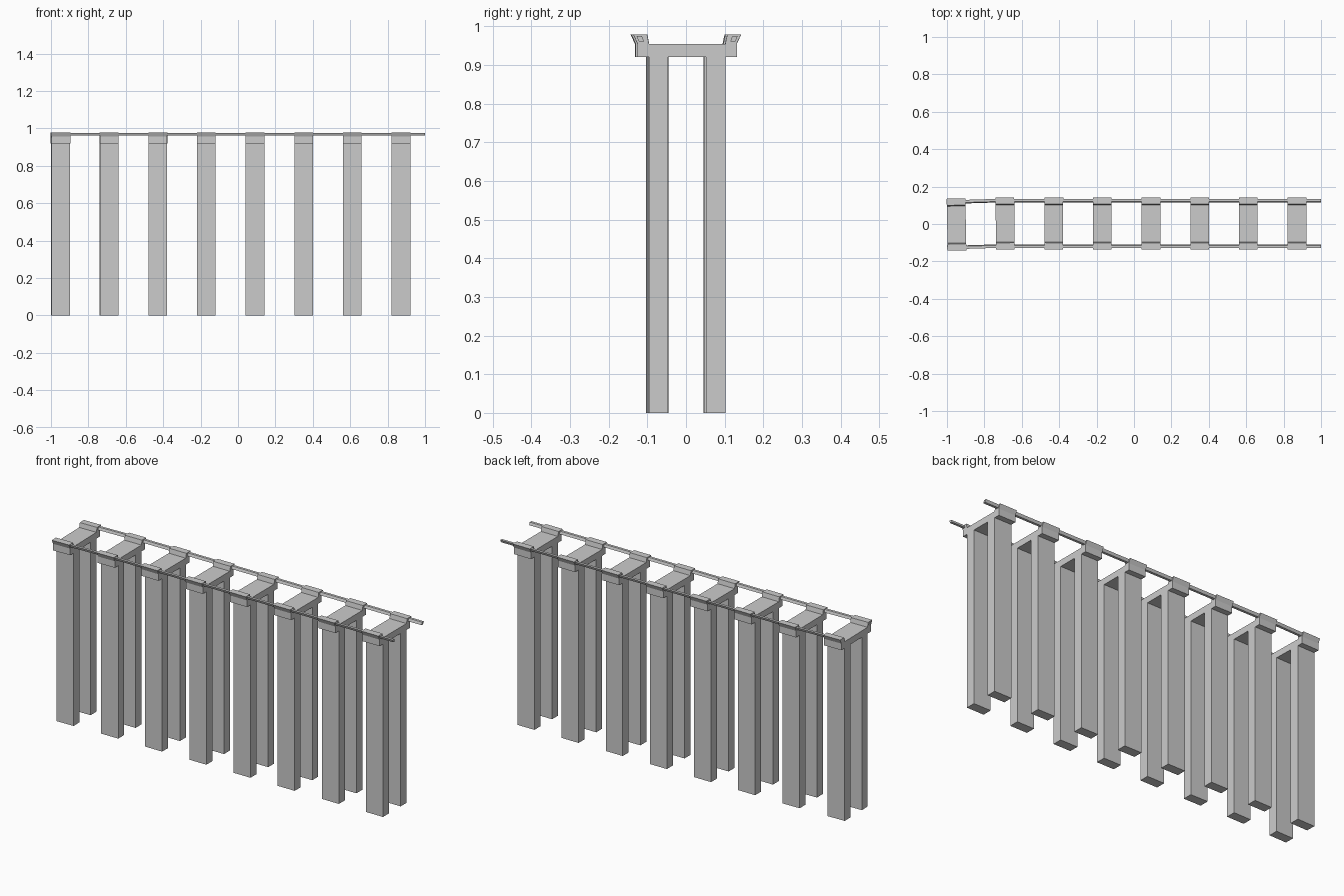
import bpy, bmesh

if "Cube" in bpy.data.objects:
    bpy.data.objects.remove(bpy.data.objects["Cube"])

def sweep(name, profile, path):
    """Sweep a closed (y, z) profile along x through (x, y offset) stations."""
    bm = bmesh.new()
    rings = [[bm.verts.new((x, y + dy, z)) for y, z in profile] for x, dy in path]
    n = len(profile)
    for a, b in zip(rings, rings[1:]):
        for i in range(n):
            j = (i + 1) % n
            bm.faces.new((a[i], a[j], b[j], b[i]))
    bm.faces.new(rings[0])
    bm.faces.new(rings[-1])
    bmesh.ops.recalc_face_normals(bm, faces=bm.faces)
    mesh = bpy.data.meshes.new(name)
    bm.to_mesh(mesh)
    bm.free()
    obj = bpy.data.objects.new(name, mesh)
    bpy.context.collection.objects.link(obj)
    return obj

def mirrored(profile, side):
    return [(side * y, z) for y, z in profile]

# Half profiles on the +y side
LEG = [(0.049, 0), (0.099, 0), (0.099, 0.922), (0.049, 0.922)]
CAP = [(0.1285, 0.92), (0.1285, 0.955), (0.139, 0.978), (0.1035, 0.978), (0.0985, 0.954)]
RAIL = [(0.112, 0.961), (0.125, 0.961), (0.131, 0.975), (0.117, 0.975)]
SIDES = ((-1, "front"), (1, "back"))

# Eight twin-legged piers; the first ones turn very slightly with the line
STATIONS = [(-0.003, 0.02), (0.003, 0.01), (0.003, -0.006)] + [(0.003, 0)] * 5
SPAN = [(-0.05, 0), (0.05, 0)]
for k, (dy, turn) in enumerate(STATIONS):
    parts = [sweep(f"{label}_leg_{k + 1}", mirrored(LEG, s), SPAN) for s, label in SIDES]
    # Crossbeam with flared rail holders at both ends
    parts.append(sweep(f"cap_beam_{k + 1}", CAP + mirrored(CAP, -1)[::-1], SPAN))
    for p in parts:
        p.location = (-0.949 + 0.26 * k, dy, 0)
        p.rotation_euler.z = turn

# Two continuous slanted rails
PATH = [(-1, -0.004), (-0.9, -0.002), (-0.74, 0.003), (1, 0.003)]
for s, label in SIDES:
    sweep(f"{label}_rail", mirrored(RAIL, s), PATH)
